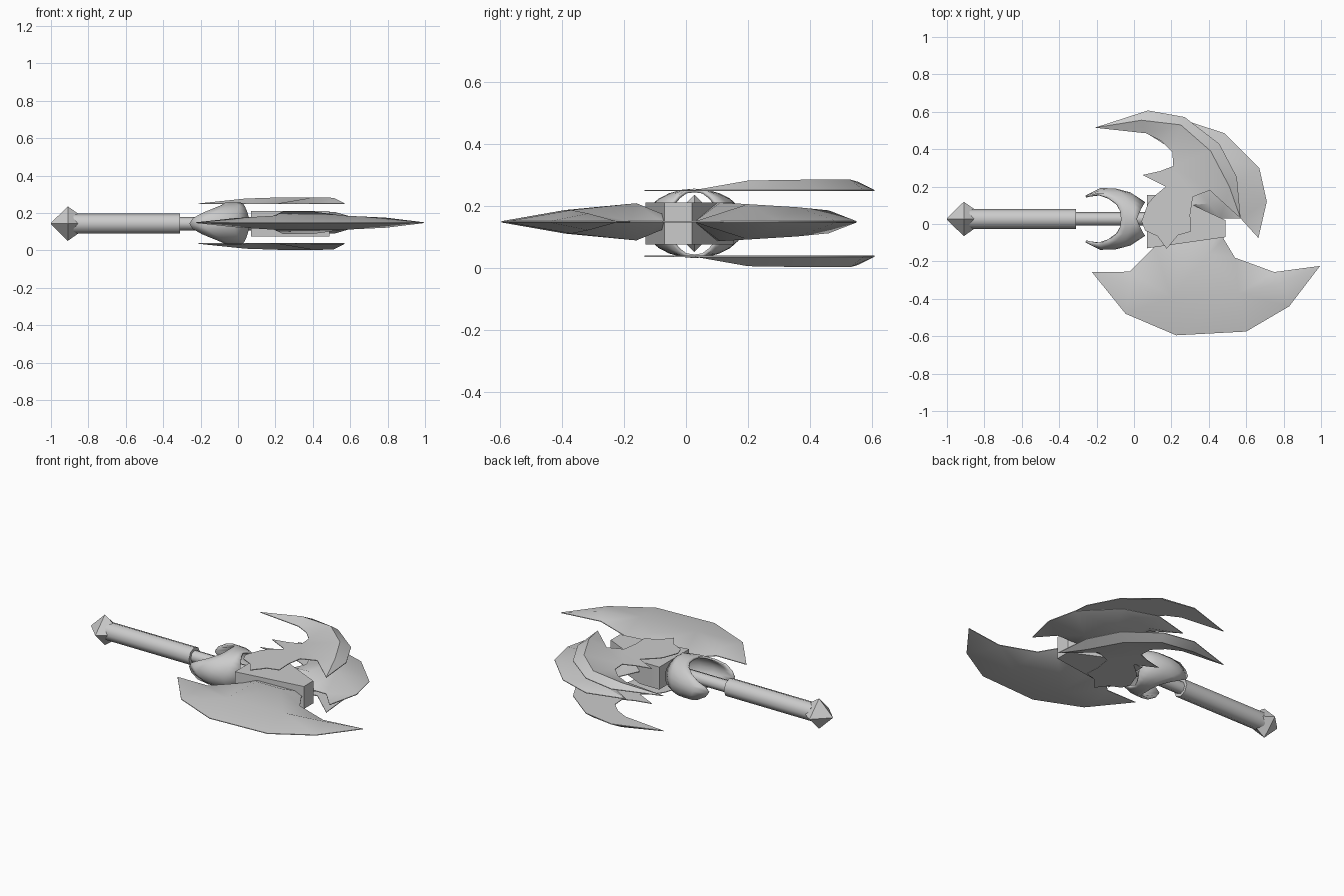
import bpy, bmesh, math
from mathutils import Vector, geometry

if "Cube" in bpy.data.objects:
    bpy.data.objects.remove(bpy.data.objects["Cube"])

MID, AXIS_Y = 0.143, 0.027

steel = bpy.data.materials.new("grey_steel")
steel.use_nodes = True
steel.diffuse_color = (0.6, 0.6, 0.6, 1)
steel.node_tree.nodes["Principled BSDF"].inputs["Base Color"].default_value = (0.6, 0.6, 0.6, 1)


def finish(bm, name, angle=35):
    bmesh.ops.recalc_face_normals(bm, faces=bm.faces)
    mesh = bpy.data.meshes.new(name)
    bm.to_mesh(mesh)
    bm.free()
    mesh.materials.append(steel)
    ob = bpy.data.objects.new(name, mesh)
    bpy.context.collection.objects.link(ob)
    bpy.ops.object.select_all(action='DESELECT')
    ob.select_set(True)
    bpy.context.view_layer.objects.active = ob
    bpy.ops.object.shade_smooth_by_angle(angle=math.radians(angle))
    return ob


def ridged_plate(name, outline, ridge, z, up, down, edge=0.002):
    """Thin-edged plate whose surface rises to a ridge on one or both sides."""
    n = len(outline)
    points = [Vector(p) for p in outline] + [Vector(r[:2]) for r in ridge]
    heights = [0] * n + [r[2] for r in ridge]
    links = [(n + i, n + i + 1) for i in range(len(ridge) - 1)]
    verts, _, faces, origin, _, _ = geometry.delaunay_2d_cdt(
        points, links, [list(range(n))], 1, 1e-5)
    h = [heights[o[0]] if o else 0 for o in origin]
    bm = bmesh.new()
    top = [bm.verts.new((v.x, v.y, z + up * k + edge)) for v, k in zip(verts, h)]
    low = [bm.verts.new((v.x, v.y, z + down * k - edge)) for v, k in zip(verts, h)]
    for f in faces:
        bm.faces.new([top[i] for i in f])
        bm.faces.new([low[i] for i in reversed(f)])
    bm.verts.index_update()
    rim = [e for e in bm.edges if e.is_boundary and e.verts[0].index < len(top)]
    for e in rim:
        a, b = (v.index for v in e.verts)
        bm.faces.new((top[a], top[b], low[b], low[a]))
    return finish(bm, name)


def turned(name, profile, sides):
    """Faceted shape turned around the handle axis from (x, radius) pairs."""
    bm = bmesh.new()
    rings = []
    for x, r in profile:
        rings.append([bm.verts.new((x, AXIS_Y + r * math.cos(math.tau * i / sides),
                                    MID + r * math.sin(math.tau * i / sides)))
                      for i in range(sides)])
    for a, b in zip(rings, rings[1:]):
        for i in range(sides):
            j = (i + 1) % sides
            bm.faces.new((a[i], a[j], b[j], b[i]))
    bm.faces.new(rings[0])
    bm.faces.new(rings[-1])
    return finish(bm, name, 50)


# Handle
turned("pommel", [(-1, 0.004), (-0.91, 0.092), (-0.85, 0.05)], 4)
turned("grip", [(-0.88, 0.054), (-0.31, 0.054)], 8)
turned("shaft", [(-0.32, 0.036), (0.1, 0.036)], 8)

# Clawed cup between shaft and head
PROFILE = [(-0.26, 0.125), (-0.18, 0.165), (-0.05, 0.162), (0.06, 0.09)]


def cup_radius(x):
    for (a, ra), (b, rb) in zip(PROFILE, PROFILE[1:]):
        if x <= b:
            return ra + (rb - ra) * max(0, (x - a) / (b - a))
    return PROFILE[-1][1]


bm = bmesh.new()
SEG, ROWS = 24, 5
grid = []
for i in range(SEG):
    t = math.tau * i / SEG
    c = abs(math.cos(t))
    left, right = -0.07 - 0.19 * c ** 3, 0.015 + 0.045 * c
    row = []
    for k in range(ROWS):
        x = left + (right - left) * k / (ROWS - 1)
        r = cup_radius(x)
        row.append(bm.verts.new((x, AXIS_Y + r * math.cos(t),
                                 MID + min(0.112, r) * math.sin(t))))
    grid.append(row)
for i in range(SEG):
    a, b = grid[i], grid[(i + 1) % SEG]
    for k in range(ROWS - 1):
        bm.faces.new((a[k], a[k + 1], b[k + 1], b[k]))
cup = finish(bm, "clawed_cup")
wall = cup.modifiers.new("wall", 'SOLIDIFY')
wall.thickness = 0.012

# Tapered hub block
bm = bmesh.new()
base = [bm.verts.new((x, y, MID - 0.068))
        for x, y in [(0.07, -0.13), (0.49, -0.07), (0.49, 0.02), (0.2, 0.155), (0.07, 0.155)]]
face = bm.faces.new(base)
grown = bmesh.ops.extrude_face_region(bm, geom=[face])["geom"]
bmesh.ops.translate(bm, vec=(0, 0, 0.136),
                    verts=[g for g in grown if isinstance(g, bmesh.types.BMVert)])
finish(bm, "hub")

# Broad front blade
ridged_plate("front_blade",
             [(-0.225, -0.257), (-0.025, -0.255), (0.11, -0.12), (0.14, -0.02), (0.46, -0.02),
              (0.48, -0.08), (0.54, -0.18), (0.75, -0.257), (0.995, -0.224), (0.83, -0.44),
              (0.6, -0.575), (0.225, -0.595), (-0.045, -0.48)],
             [(-0.02, -0.33, 0.022), (0.2, -0.39, 0.036), (0.24, -0.16, 0.058),
              (0.4, -0.16, 0.058), (0.56, -0.37, 0.036), (0.79, -0.315, 0.025)],
             MID + 0.005, 1, -1)

# Curved back blade
ridged_plate("back_blade",
             [(0.06, 0.49), (0.285, 0.55), (0.485, 0.485), (0.67, 0.3), (0.71, 0.12),
              (0.665, -0.075), (0.57, 0.03), (0.46, 0.03), (0.25, 0.05), (0.2, 0.15),
              (0.26, 0.28), (0.22, 0.39)],
             [(0.28, 0.46, 0.035), (0.43, 0.36, 0.045), (0.52, 0.2, 0.055),
              (0.4, 0.11, 0.06), (0.3, 0.1, 0.06)],
             MID + 0.005, 1, -1)

# Matching hooked side plates
HOOK = [(-0.21, 0.515), (0.075, 0.607), (0.27, 0.572), (0.457, 0.428), (0.55, 0.25),
        (0.57, 0.03), (0.485, 0.107), (0.405, 0.18), (0.315, 0.145), (0.3, 0.05),
        (0.305, -0.04), (0.235, -0.06), (0.175, -0.133), (0.125, -0.065), (0.06, -0.035),
        (0.04, 0.015), (0.075, 0.11), (0.11, 0.15), (0.17, 0.2), (0.045, 0.262),
        (0.14, 0.283), (0.21, 0.31), (0.205, 0.385), (0.145, 0.445), (0.065, 0.485)]
SPINE = [(0.04, 0.555, 0.026), (0.25, 0.53, 0.033), (0.41, 0.39, 0.033), (0.51, 0.2, 0.03)]
ridged_plate("upper_side_plate", HOOK, SPINE, 0.249, 1, 0)
ridged_plate("lower_side_plate", HOOK, SPINE, 0.037, 0, -1)
